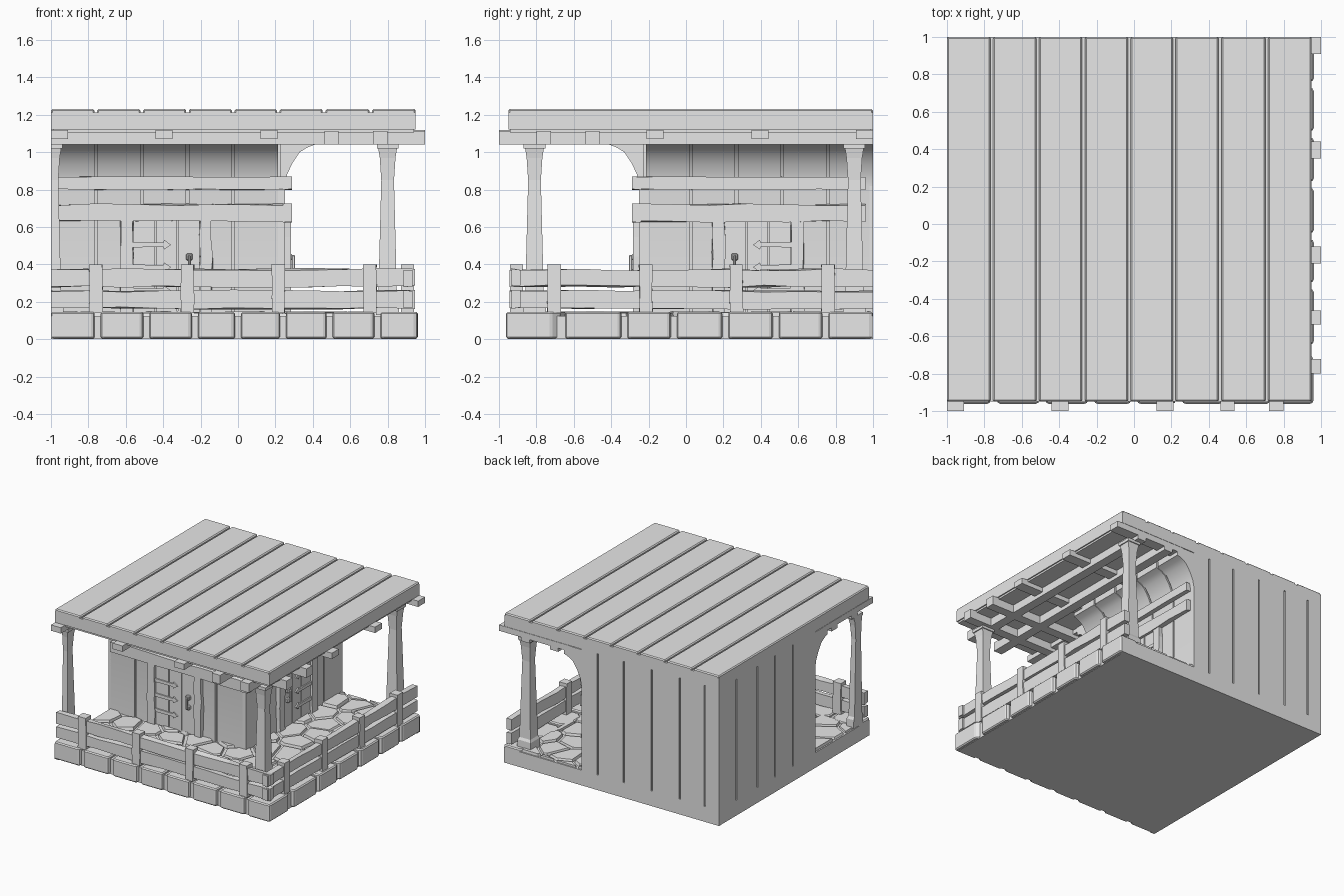
import bpy, bmesh, math, random
from mathutils import Matrix, Vector

random.seed(4)
if "Cube" in bpy.data.objects:
    bpy.data.objects.remove(bpy.data.objects["Cube"])

GREY = (0.8, 0.8, 0.8, 1)
mat = bpy.data.materials.new("plain grey")
mat.use_nodes = True
mat.diffuse_color = GREY
mat.node_tree.nodes["Principled BSDF"].inputs["Base Color"].default_value = GREY

# The front and the +x side are mirror images across the diagonal
SWAP = Matrix(((0, -1, 0, 0), (-1, 0, 0, 0), (0, 0, 1, 0), (0, 0, 0, 1)))
SIDES = (("front", False), ("side", True))


def finish(bm, name, swap=False, smooth=False):
    if swap:
        bm.transform(SWAP)
    bmesh.ops.recalc_face_normals(bm, faces=bm.faces)
    me = bpy.data.meshes.new(name)
    bm.to_mesh(me)
    bm.free()
    me.materials.append(mat)
    ob = bpy.data.objects.new(name, me)
    bpy.context.collection.objects.link(ob)
    if smooth:
        bpy.ops.object.select_all(action="DESELECT")
        ob.select_set(True)
        bpy.context.view_layer.objects.active = ob
        bpy.ops.object.shade_smooth_by_angle(angle=math.radians(35))
    return ob


def box(name, x, y, z, swap=False, bevel=0.0, cuts=0, wobble=0.0):
    """Box from three ranges, optionally cut along its longest side and roughened."""
    bm = bmesh.new()
    bmesh.ops.create_cube(bm, size=1)
    lo, hi = Vector((x[0], y[0], z[0])), Vector((x[1], y[1], z[1]))
    size = hi - lo
    bm.transform(Matrix.Translation((lo + hi) / 2) @ Matrix.Diagonal((*size, 1)))
    axis = max(range(3), key=lambda i: size[i])
    normal = Vector([float(i == axis) for i in range(3)])
    for k in range(cuts):
        bmesh.ops.bisect_plane(bm, geom=bm.verts[:] + bm.edges[:] + bm.faces[:],
                               plane_co=lo + normal * size[axis] * (k + 1) / (cuts + 1), plane_no=normal)
    if wobble:
        widths = [i for i in range(3) if i != axis]
        wide = max(widths, key=lambda i: size[i])
        for v in bm.verts:
            v.co[wide] += random.uniform(-wobble, wobble)
    if bevel:
        bmesh.ops.bevel(bm, geom=bm.edges[:], offset=bevel, segments=1, affect="EDGES")
    return finish(bm, name, swap)


def extrude(name, points, vec, swap=False, smooth=False):
    bm = bmesh.new()
    face = bm.faces.new([bm.verts.new(p) for p in points])
    out = bmesh.ops.extrude_face_region(bm, geom=[face], use_keep_orig=True)
    bmesh.ops.translate(bm, vec=vec, verts=[g for g in out["geom"] if isinstance(g, bmesh.types.BMVert)])
    return finish(bm, name, swap, smooth)


def spans(start, gaps, end, gap):
    """Ranges left between the gap centres."""
    cuts = [start - gap / 2] + sorted(gaps) + [end + gap / 2]
    return [(a + gap / 2, b - gap / 2) for a, b in zip(cuts, cuts[1:])]


# Roof: slab with bevelled planks on top
PLANK_GAPS = [-0.76, -0.515, -0.27, -0.025, 0.215, 0.46, 0.71]
box("roof_slab", (-1, 0.95), (-0.95, 1), (1.12, 1.212))
box("roof_underlay", (-0.99, 0.94), (-0.94, 0.99), (1.105, 1.125))
for x in spans(-1, PLANK_GAPS, 0.95, 0.014):
    box("roof_plank", x, (-0.95, 1), (1.19, 1.23), bevel=0.008)

# Base slab and edge stones
box("base_slab", (-1, 0.935), (-0.935, 1), (0, 0.125))
box("back_base_edge", (0.2, 0.955), (0.96, 1), (0, 0.125))
box("left_base_edge", (-1, -0.96), (-0.955, -0.2), (0, 0.125))


def edge_stone(x, depth, swap):
    a, b = x
    inner = -0.96 + depth
    ob = extrude("base_stone", [(a, -0.95, 0.003), (a + 0.012, -0.962, 0.003), (b - 0.012, -0.962, 0.003),
                                (b, -0.95, 0.003), (b, inner - 0.05, 0.003), (b - 0.04, inner, 0.003),
                                (a + 0.04, inner, 0.003), (a, inner - 0.05, 0.003)], (0, 0, 0.142), swap)
    mod = ob.modifiers.new("worn edges", "BEVEL")
    mod.width, mod.segments = 0.01, 1


for x in spans(-1, [-0.75, -0.49, -0.23, 0, 0.24, 0.49, 0.745], 0.96, 0.032):
    edge_stone(x, 0.29 if x[1] > 0.9 else 0.19, False)
for x in spans(-1, [-0.745, -0.48, -0.21, 0.065, 0.33], 0.645, 0.032):
    edge_stone(x, 0.19, True)

# Floor of irregular flagstones, each cell clipped halfway to its neighbours
step = 0.2
seeds = [Vector((-0.95 + step * (i + 0.5 * (j % 2)) + random.uniform(-0.05, 0.05),
                 -0.75 + step * j + random.uniform(-0.05, 0.05), 0)) for i in range(10) for j in range(10)]
for s in seeds:
    if (s.x < 0.12 and s.y > -0.12) or s.x > 0.86:
        continue
    bm = bmesh.new()
    bm.faces.new([bm.verts.new(p) for p in
                  ((-0.99, -0.8, 0.12), (0.8, -0.8, 0.12), (0.8, 0.99, 0.12), (-0.99, 0.99, 0.12))])
    for o in seeds:
        d = o - s
        if 0 < d.length < 0.6:
            bmesh.ops.bisect_plane(bm, geom=bm.verts[:] + bm.edges[:] + bm.faces[:],
                                   plane_co=s + d / 2 - d.normalized() * 0.009,
                                   plane_no=d, clear_outer=True)
    if not bm.faces:
        bm.free()
        continue
    lift = random.uniform(0.018, 0.03)
    out = bmesh.ops.extrude_face_region(bm, geom=bm.faces[:], use_keep_orig=True)
    top = [g for g in out["geom"] if isinstance(g, bmesh.types.BMVert)]
    mid = sum((v.co for v in top), Vector()) / len(top)
    for v in top:
        v.co = mid + (v.co - mid) * 0.92 + Vector((0, 0, lift))
    finish(bm, "flagstone")

# House core and the plain outer walls at the back and left
box("house_core", (-0.99, 0.23), (-0.23, 0.99), (0, 1.115))
box("back_wall_foot", (-1, 0.25), (0.98, 1), (0, 0.12))
box("left_wall_foot", (-1, -0.98), (-0.25, 1), (0, 0.12))
for x in spans(-1, [-0.87, -0.645, -0.39, -0.136, 0.1], 0.25, 0.014):
    box("back_wall_plank", x, (0.98, 1), (0.12, 1.12))
for y in spans(-0.25, [0.04, 0.27, 0.5, 0.77], 1, 0.014):
    box("left_wall_plank", (-1, -0.98), y, (0.12, 1.12))

# Porch walls: planks that sweep outwards under the roof
SWEEP = [(-0.25, 0.13), (-0.25, 0.82), (-0.262, 0.88), (-0.29, 0.94), (-0.33, 1.0),
         (-0.37, 1.025), (-0.41, 1.04), (-0.41, 1.115), (-0.2, 1.115), (-0.2, 0.13)]


def swept(name, x, inset, swap):
    extrude(name, [(x[0], y + inset, z) for y, z in SWEEP], (x[1] - x[0], 0, 0), swap, smooth=True)


for side, swap in SIDES:
    swept(side + "_wall_backing", (-0.995, 0.215), 0.014, swap)
    for x in spans(-1, PLANK_GAPS[:4], 0.215, 0.014):
        swept(side + "_wall_plank", x, 0, swap)
    box(side + "_corner_board", (0.2, 0.25), (-0.25, -0.2), (0.13, 0.87), swap)
    # Two heavy cross beams
    box(side + "_wall_beam", (-0.96, 0.29), (-0.29, -0.24), (0.80, 0.868), swap, cuts=4, wobble=0.003)
    box(side + "_wall_beam", (-0.96, 0.29), (-0.29, -0.24), (0.63, 0.72), swap, cuts=5, wobble=0.007)

    # Door with jambs, boards, strap hinges and a handle
    for x in ((-0.63, -0.56), (-0.205, -0.14)):
        box(side + "_door_jamb", x, (-0.283, -0.24), (0.13, 0.65), swap, cuts=4, wobble=0.006)
    for x in spans(-0.56, [-0.44, -0.325], -0.205, 0.008):
        box(side + "_door_board", x, (-0.266, -0.24), (0.14, 0.65), swap)
    for z in (0.26, 0.385, 0.505):
        strap = [(-0.57, -0.014), (-0.40, -0.012), (-0.395, -0.026), (-0.358, 0),
                 (-0.395, 0.026), (-0.40, 0.012), (-0.57, 0.014)]
        extrude(side + "_strap_hinge", [(x, -0.276, z + h) for x, h in strap], (0, 0.012, 0), swap)
    for z in (0.36, 0.44):
        box(side + "_handle_mount", (-0.278, -0.242), (-0.288, -0.26), (z - 0.018, z + 0.018), swap, bevel=0.006)
    box(side + "_handle_grip", (-0.268, -0.252), (-0.306, -0.286), (0.35, 0.45), swap, bevel=0.005)

    # Railing
    for x in (-0.76, -0.27, 0.215, 0.705):
        box(side + "_rail_post", (x - 0.035, x + 0.035), (-0.942, -0.872), (0.14, 0.4), swap, cuts=2, wobble=0.003)
    for z in ((0.165, 0.258), (0.282, 0.373)):
        box(side + "_rail", (-1, 0.945), (-0.932, -0.884), z, swap, cuts=9, wobble=0.007)

    # Roof beams and short rafters
    for y in (-0.5, -0.76):
        box(side + "_roof_beam", (-1, 1), (y - 0.038, y + 0.038), (1.04, 1.114), swap)
    for x in (-0.955, -0.395, 0.165):
        box(side + "_rafter", (x - 0.045, x + 0.045), (-1, -0.35), (1.07, 1.118), swap)


# Flared posts
def post(x, y, x_min=-1.0):
    bm = bmesh.new()
    rings = []
    for z, r in ((0.13, 0.062), (0.2, 0.06), (0.22, 0.05), (0.42, 0.045), (0.85, 0.034),
                 (0.97, 0.042), (1.02, 0.05), (1.02, 0.058), (1.045, 0.058)):
        rings.append([bm.verts.new((max(x + r * i, x_min), y + r * j, z))
                      for i, j in ((-1, -1), (1, -1), (1, 1), (-1, 1))])
    for a, b in zip(rings, rings[1:]):
        for k in range(4):
            bm.faces.new((a[k], a[k - 1], b[k - 1], b[k]))
    bm.faces.new(rings[0])
    bm.faces.new(rings[-1])
    finish(bm, "porch_post")


post(0.8, -0.81)
post(0.8, 0.9)
post(-0.995, -0.81)
